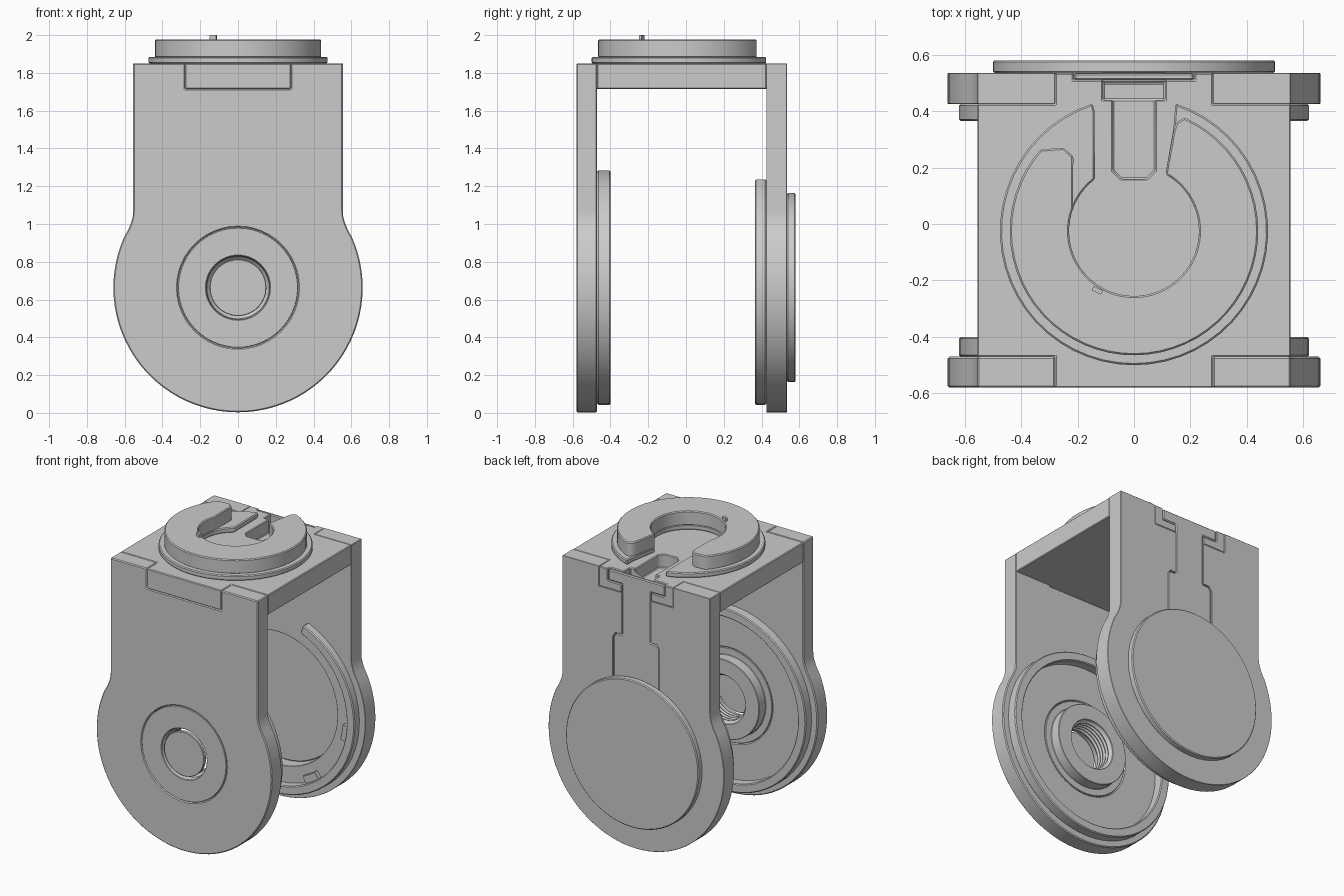
import bpy, bmesh
from math import cos, sin, radians, pi

if "Cube" in bpy.data.objects:
    bpy.data.objects.remove(bpy.data.objects["Cube"])

grey = bpy.data.materials.new("plain grey")
grey.use_nodes = True
grey.diffuse_color = (0.6, 0.6, 0.6, 1)
grey.node_tree.nodes["Principled BSDF"].inputs["Base Color"].default_value = (0.6, 0.6, 0.6, 1)

HUB = 0.663            # height of the wheel axis
TOP = 1.85             # top of the bridge
FRONT, BACK = (-0.58, -0.47), (0.425, 0.535)


def new_object(name, bm):
    bmesh.ops.recalc_face_normals(bm, faces=bm.faces)
    mesh = bpy.data.meshes.new(name)
    bm.to_mesh(mesh)
    bm.free()
    mesh.materials.append(grey)
    ob = bpy.data.objects.new(name, mesh)
    bpy.context.collection.objects.link(ob)
    return ob


def arc(r, start, end, cx=0, cy=0, n=48):
    return [(cx + r * cos(radians(start + (end - start) * i / n)),
             cy + r * sin(radians(start + (end - start) * i / n))) for i in range(n + 1)]


def mirrored(points):
    """Close a right-hand half outline with its mirror image."""
    return points + [(-x, y) for x, y in reversed(points)]


def rect(w, lo, hi):
    return [(-w, lo), (w, lo), (w, hi), (-w, hi)]


def prism(name, outline, axis, lo, hi):
    """Extrude an outline along y (outline in x, z) or z (outline in x, y)."""
    bm = bmesh.new()
    place = (lambda a, b, d: (a, d, b)) if axis == "Y" else (lambda a, b, d: (a, b, d))
    base = bm.faces.new([bm.verts.new(place(a, b, lo)) for a, b in outline])
    grown = bmesh.ops.extrude_face_region(bm, geom=[base])["geom"]
    offset = (0, hi - lo, 0) if axis == "Y" else (0, 0, hi - lo)
    bmesh.ops.translate(bm, vec=offset, verts=[v for v in grown if isinstance(v, bmesh.types.BMVert)])
    return new_object(name, bm)


def lathe(name, profile, steps=56):
    """Spin a closed (radius, y) profile round the wheel axis."""
    bm = bmesh.new()
    verts = [bm.verts.new((r, y, 0)) for r, y in profile]
    edges = [bm.edges.new((verts[i - 1], verts[i])) for i in range(len(verts))]
    bmesh.ops.spin(bm, geom=verts + edges, cent=(0, 0, 0), axis=(0, 1, 0),
                   angle=2 * pi, steps=steps, use_duplicate=False)
    bmesh.ops.remove_doubles(bm, verts=bm.verts, dist=0.0001)
    bmesh.ops.translate(bm, vec=(0, 0, HUB), verts=bm.verts)
    return new_object(name, bm)


def apply(ob, modifier):
    bpy.context.view_layer.objects.active = ob
    bpy.ops.object.modifier_apply(modifier=modifier.name)


def cut(ob, *cutters):
    for cutter in cutters:
        cutter.hide_render = True
        mod = ob.modifiers.new("cut", "BOOLEAN")
        mod.operation, mod.solver, mod.object = "DIFFERENCE", "EXACT", cutter
        apply(ob, mod)
        bpy.data.objects.remove(cutter)


def finish(ob, bevel=0.006):
    """Ease the edges and smooth the curved sides."""
    if bevel:
        mod = ob.modifiers.new("eased edges", "BEVEL")
        mod.width, mod.segments, mod.limit_method = bevel, 1, "ANGLE"
        mod.angle_limit = radians(40)
        apply(ob, mod)
    bpy.ops.object.select_all(action="DESELECT")
    ob.select_set(True)
    bpy.context.view_layer.objects.active = ob
    bpy.ops.object.shade_smooth_by_angle(angle=radians(30))


# Side plates: round lower end, straight neck and a notch for the bridge tab
half = (arc(0.66, -90, 23.6, 0, HUB, 28)[1:]
        + [(0.58, 0.972), (0.565, 1.01), (0.557, 1.04), (0.555, 1.07),
           (0.555, TOP), (0.28, TOP), (0.28, 1.715)])
outline = [(0, HUB - 0.66)] + mirrored(half)
front_plate = prism("front_plate", outline, "Y", *FRONT)
back_plate = prism("back_plate", outline, "Y", *BACK)
cut(front_plate, prism("hub_cutter", arc(0.32, 0, 360, 0, HUB)[:-1], "Y", -0.7, -0.3))
cut(back_plate, prism("well_cutter", arc(0.45, 0, 360, 0, HUB)[:-1], "Y", 0.3, 0.7))

# Bridge with a tab into each plate
bridge = prism("bridge", mirrored([
    (0.28, FRONT[0]), (0.28, FRONT[1]), (0.555, FRONT[1]),
    (0.555, BACK[0]), (0.28, BACK[0]), (0.28, BACK[1])]), "Z", 1.715, TOP)

# Cable channel from the bridge down the back plate
slot = [(0.075, 0.6), (0.075, 0.19), (0.045, 0.16)]
cut(bridge,
    prism("slot_cutter", mirrored(slot), "Z", 1.76, 2),
    prism("pocket_cutter", rect(0.11, 0.44, 0.6), "Z", 1.755, 2),
    prism("cap_cutter", rect(0.215, 0.51, 0.6), "Z", 1.77, 2),
    prism("strip_cutter", rect(0.11, 1.6, 1.8), "Y", 0.5, 0.6))
cut(back_plate,
    prism("strip_cutter", mirrored([(0.175, 1.05), (0.175, 1.4), (0.155, 1.43),
                                    (0.11, 1.43), (0.11, 1.9)]), "Y", 0.5, 0.6))
cover_strip = prism("cable_cover", mirrored([
    (0.172, 1.05), (0.172, 1.4), (0.153, 1.427), (0.107, 1.427),
    (0.107, 1.773), (0.212, 1.773), (0.212, 1.846)]), "Y", 0.51, 0.533)

for part in (front_plate, back_plate, bridge, cover_strip):
    finish(part)

# Threaded hub and its plug in the front plate
threads = []
for i in range(5):
    y = -0.415 - 0.025 * i
    threads += [(0.165, y), (0.148, y - 0.012)]
hub = lathe("threaded_hub", [(0.17, -0.58), (0.318, -0.58), (0.318, -0.47), (0.27, -0.47),
                             (0.27, -0.4), (0.165, -0.4)] + threads + [(0.165, -0.545)])
finish(hub, 0.003)
plug = lathe("hub_plug", [(0, -0.58), (0.15, -0.58), (0.15, -0.555), (0, -0.555)])
finish(plug, 0.003)

# Raised rims on the inner faces: full at the front, open at the top at the back
finish(lathe("front_rim", [(0.62, -0.47), (0.62, -0.4), (0.56, -0.4), (0.56, -0.47)]))
finish(prism("back_rim", arc(0.62, 68, -248, 0, HUB) + arc(0.56, -248, 68, 0, HUB),
             "Y", 0.365, 0.425))
for i, angle in enumerate((-10, -60, -120, -170)):
    finish(prism(f"rim_lug_{i + 1}", arc(0.565, angle - 6, angle + 6, 0, HUB, 5)
                 + arc(0.51, angle + 6, angle - 6, 0, HUB, 5), "Y", 0.395, 0.425), 0.003)

# Round cover on the back
finish(lathe("back_cover", [(0, 0.58), (0.5, 0.58), (0.5, 0.535),
                            (0.449, 0.535), (0.449, 0.5), (0, 0.5)]))

# Open collar on the bridge: low flange and taller ring
CY = -0.025
flange = prism("collar_flange", arc(0.475, 72, -252, 0, CY) + [(-0.14, 0.4)]
               + arc(0.23, 127, 421, 0, CY) + [(0.14, 0.34)], "Z", TOP, 1.885)
ring = prism("collar_ring", arc(0.44, 66, -221, 0, CY) + [(-0.25, 0.27), (-0.215, 0.24)]
             + arc(0.23, 160, 421, 0, CY) + [(0.14, 0.33), (0.15, 0.36)], "Z", 1.88, 1.977)
finish(flange)
finish(ring)

# Small locating pin
pin = prism("locating_pin", rect(0.018, -0.008, 0.008), "Z", 0, 0.03)
pin.location = (-0.13, -0.235, 1.97)
pin.rotation_euler.z = radians(-25)
